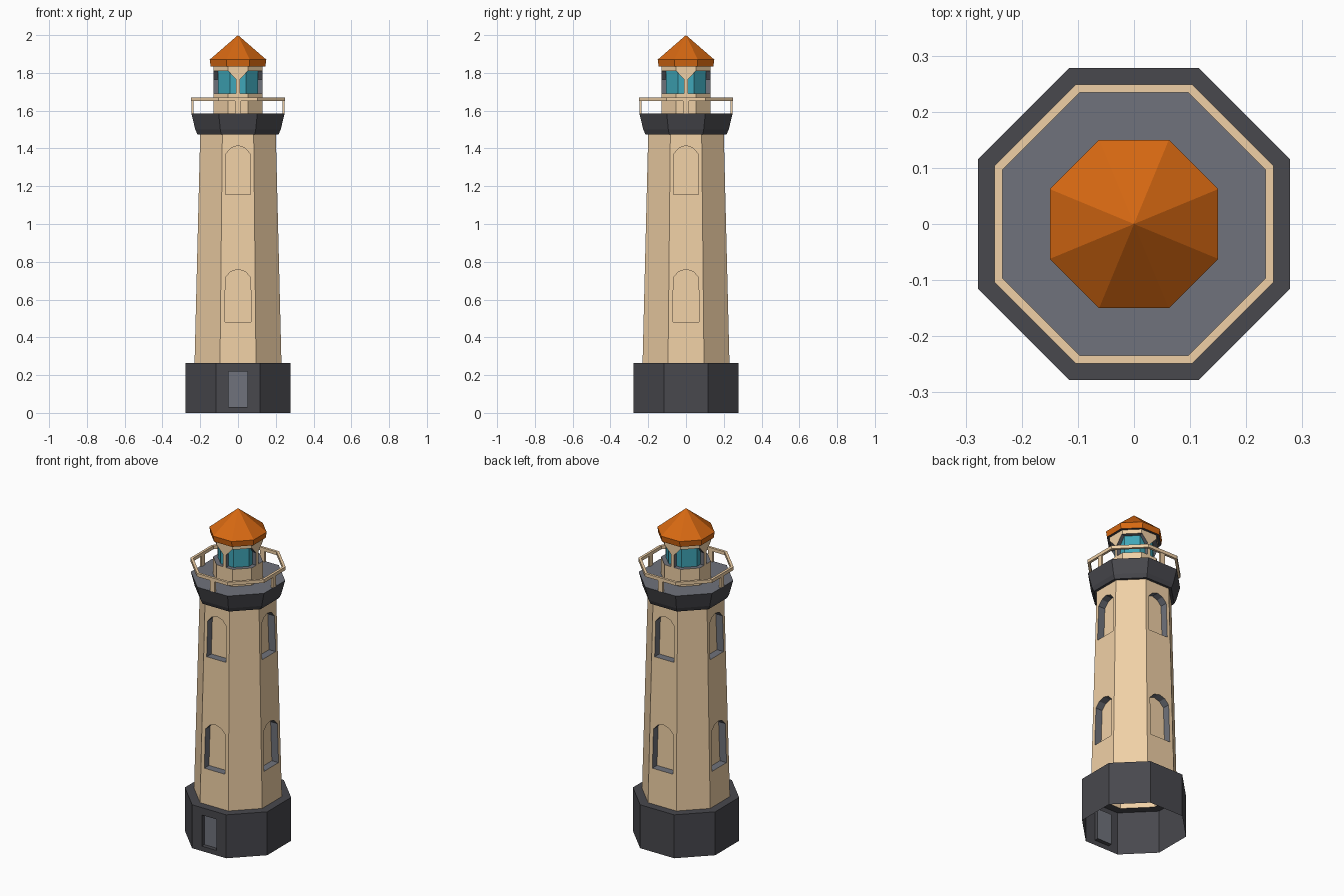
import bpy, bmesh
from math import sin, cos, tan, radians
from mathutils import Vector

if "Cube" in bpy.data.objects:
    bpy.data.objects.remove(bpy.data.objects["Cube"])

K = tan(radians(22.5))          # half side length of an octagon per unit apothem


def material(name, rgb):
    m = bpy.data.materials.new(name)
    m.diffuse_color = (*rgb, 1)
    m.use_nodes = True
    m.node_tree.nodes["Principled BSDF"].inputs["Base Color"].default_value = m.diffuse_color
    return m


STONE, DARK, GREY, ORANGE, GLASS = range(5)
MATS = [material("stone", (0.87, 0.63, 0.38)), material("dark_slate", (0.065, 0.065, 0.075)),
        material("grey_slate", (0.16, 0.17, 0.2)), material("roof_orange", (0.68, 0.14, 0.006)),
        material("glass", (0.05, 0.38, 0.48))]


def at(k, t, a, z):
    """Point on octagon side k (0 = front): t along the side, a outwards, z up."""
    f = radians(45 * k)
    return Vector((sin(f) * a + cos(f) * t, -cos(f) * a + sin(f) * t, z))


def face(bm, pts, mat):
    bm.faces.new([bm.verts.new(p) for p in pts]).material_index = mat


def finish(bm, name):
    bmesh.ops.remove_doubles(bm, verts=bm.verts, dist=1e-5)
    me = bpy.data.meshes.new(name)
    bm.to_mesh(me)
    bm.free()
    for m in MATS:
        me.materials.append(m)
    ob = bpy.data.objects.new(name, me)
    bpy.context.collection.objects.link(ob)


def lathe(bm, profile, mat):
    """Octagonal sweep of (apothem, z) points."""
    for (a0, z0), (a1, z1) in zip(profile, profile[1:]):
        for k in range(8):
            pts = [at(k, -a0 * K, a0, z0), at(k, a0 * K, a0, z0),
                   at(k, a1 * K, a1, z1), at(k, -a1 * K, a1, z1)]
            if a1 == 0:
                pts.pop()
            elif a0 == 0:
                pts.pop(0)
            face(bm, pts, mat)


def panel(bm, k, a0, a1, z0, z1, holes, depth, wall, reveal, pane):
    """One octagon side with recessed openings, given as right-half outlines."""
    def ap(z):
        return a0 + (a1 - a0) * (z - z0) / (z1 - z0)
    if not holes:
        face(bm, [at(k, -a0 * K, a0, z0), at(k, a0 * K, a0, z0),
                  at(k, a1 * K, a1, z1), at(k, -a1 * K, a1, z1)], wall)
        return
    half = [(0, z0), (a0 * K, z0), (a1 * K, z1), (0, z1)]
    for h in reversed(holes):
        half += reversed(h)
    face(bm, [at(k, t, ap(z), z) for t, z in half], wall)
    face(bm, [at(k, -t, ap(z), z) for t, z in reversed(half)], wall)
    for h in holes:
        loop = h + [(-t, z) for t, z in reversed(h[1:-1])]
        out = [at(k, t, ap(z), z) for t, z in loop]
        inn = [at(k, t, ap(z) - depth, z) for t, z in loop]
        for i in range(len(loop)):
            j = (i + 1) % len(loop)
            face(bm, [out[i], out[j], inn[j], inn[i]], reveal)
        face(bm, inn, pane)


def prism(bm, k, loop, a_in, a_out, scale, front, side):
    """Outline on side k, extruded inwards."""
    out = [at(k, t, a_out, z) for t, z in loop]
    inn = [at(k, t * scale, a_in, z) for t, z in loop]
    face(bm, out, front)
    face(bm, inn[::-1], front)
    for i in range(len(loop)):
        j = (i + 1) % len(loop)
        face(bm, [inn[i], inn[j], out[j], out[i]], side)


def arch(w, zb, zt):
    return [(0, zb), (w, zb), (w * 0.95, zt - 0.042), (w * 0.55, zt - 0.012), (0, zt)]


# Base with a recessed door in front, open underneath
bm = bmesh.new()
door = [(0, 0.03), (0.05, 0.03), (0.05, 0.22), (0, 0.22)]
for k in range(8):
    panel(bm, k, 0.278, 0.278, 0, 0.265, [door] if k == 0 else [], 0.025, DARK, DARK, GREY)
lathe(bm, [(0.278, 0.265), (0.23, 0.265)], DARK)
finish(bm, "base")

# Tapered tower with arched windows on four sides
bm = bmesh.new()
windows = [arch(0.07, 0.48, 0.76), arch(0.066, 1.155, 1.415)]
for k in range(8):
    panel(bm, k, 0.23, 0.2, 0.265, 1.48, windows if k % 2 == 0 else [],
          0.045, STONE, GREY, STONE)
finish(bm, "tower")

# Gallery platform
bm = bmesh.new()
lathe(bm, [(0.19, 1.475), (0.215, 1.475), (0.226, 1.5), (0.247, 1.585)], DARK)
lathe(bm, [(0.247, 1.585), (0.125, 1.585)], GREY)
finish(bm, "gallery")

# Railing ring and posts
bm = bmesh.new()
lathe(bm, [(0.234, 1.65), (0.249, 1.65), (0.249, 1.67), (0.234, 1.67), (0.234, 1.65)], STONE)
for k in range(0, 8, 2):
    prism(bm, k, [(-0.015, 1.585), (0.015, 1.585), (0.015, 1.65), (-0.015, 1.65)],
          0.235, 0.247, 1, STONE, STONE)
finish(bm, "railing")

# Lantern room: parapet, sill, lintel and flared posts
bm = bmesh.new()
lathe(bm, [(0.13, 1.585), (0.13, 1.69)], STONE)
lathe(bm, [(0.13, 1.69), (0.105, 1.69)], GREY)
lathe(bm, [(0.105, 1.81), (0.13, 1.81)], GREY)
lathe(bm, [(0.13, 1.81), (0.13, 1.84)], STONE)
post = [(-0.01, 1.69), (0.01, 1.69), (0.01, 1.765), (0.052, 1.81), (-0.052, 1.81), (-0.01, 1.765)]
for k in range(0, 8, 2):
    prism(bm, k, post, 0.105, 0.13, 0.8, STONE, GREY)
finish(bm, "lantern_room")

bm = bmesh.new()
lathe(bm, [(0.105, 1.69), (0.105, 1.81)], GLASS)
finish(bm, "lantern_glass")

# Roof
bm = bmesh.new()
lathe(bm, [(0, 1.835), (0.145, 1.835)], DARK)
lathe(bm, [(0.145, 1.835), (0.15, 1.87), (0, 2.0)], ORANGE)
finish(bm, "roof")
